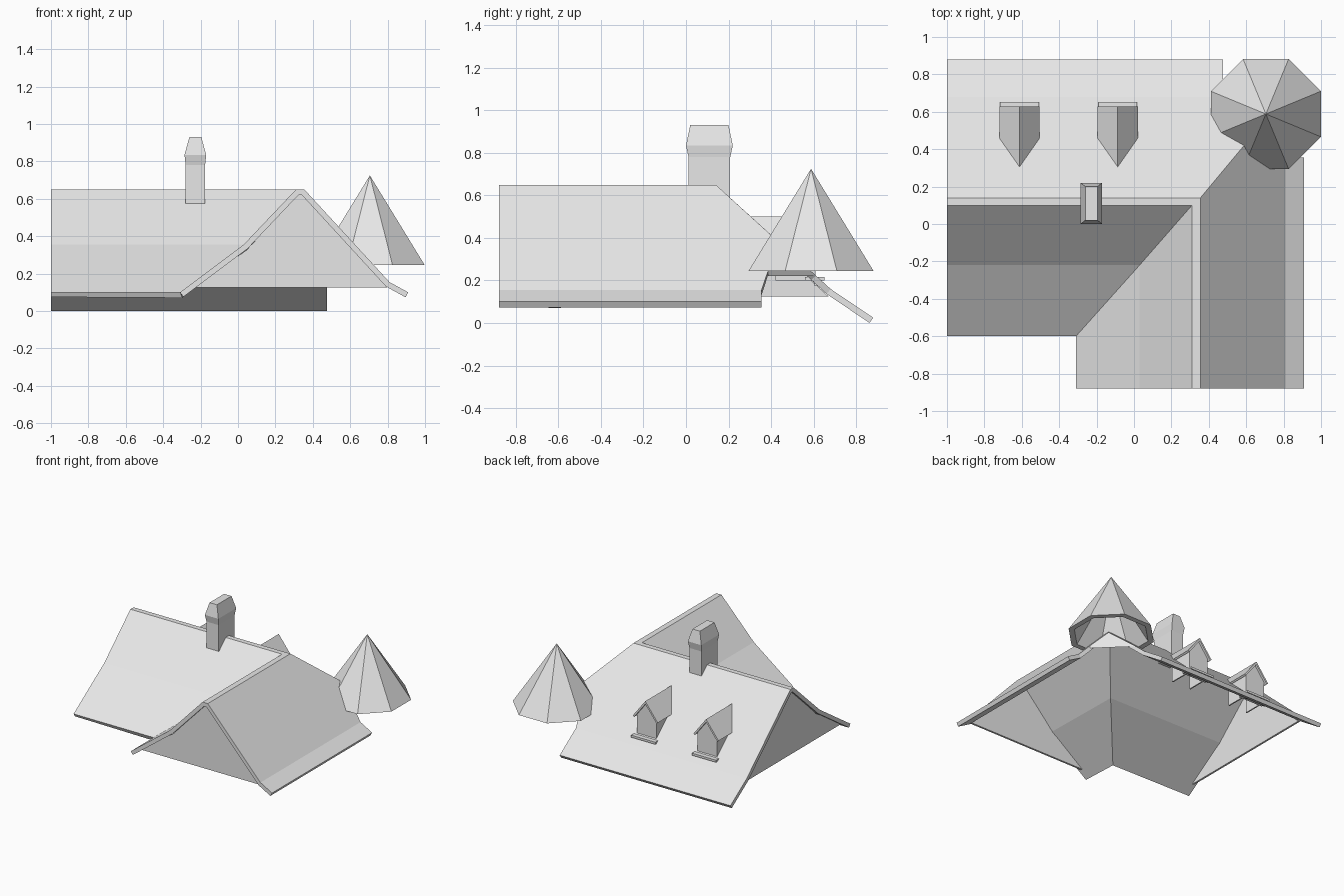
import bpy, bmesh
from math import pi, cos, sin

if "Cube" in bpy.data.objects:
    bpy.data.objects.remove(bpy.data.objects["Cube"])

GREY = (0.8, 0.8, 0.8, 1)
mat = bpy.data.materials.new("light_grey")
mat.use_nodes = True
mat.diffuse_color = GREY
bsdf = next(n for n in mat.node_tree.nodes if n.type == 'BSDF_PRINCIPLED')
bsdf.inputs["Base Color"].default_value = GREY


def make(name, verts, faces=None, hide=False):
    """Mesh object from points; a convex hull when no faces are given."""
    bm = bmesh.new()
    vs = [bm.verts.new(v) for v in verts]
    if faces is None:
        bmesh.ops.convex_hull(bm, input=vs)
    else:
        for f in faces:
            bm.faces.new([vs[i] for i in f])
    bmesh.ops.recalc_face_normals(bm, faces=bm.faces)
    me = bpy.data.meshes.new(name)
    bm.to_mesh(me)
    bm.free()
    me.materials.append(mat)
    ob = bpy.data.objects.new(name, me)
    bpy.context.scene.collection.objects.link(ob)
    ob.hide_render = hide
    ob.hide_viewport = hide
    return ob


def prism(name, outline, axis, start, end):
    """Extrude a 2D outline along x or y."""
    n = len(outline)

    def point(a, b, d):
        return (d, a, b) if axis == 'x' else (a, d, b)

    verts = [point(a, b, d) for d in (start, end) for a, b in outline]
    faces = [range(n), range(n, 2 * n)]
    faces += [(i, (i + 1) % n, n + (i + 1) % n, n + i) for i in range(n)]
    return make(name, verts, faces)


def box(name, x0, x1, y0, y1, z0, z1):
    return prism(name, [(x0, z0), (x1, z0), (x1, z1), (x0, z1)], 'y', y0, y1)


def roof_sheet(name, verts, faces, thickness):
    """Open sheet facing up, thickened downwards."""
    ob = make(name, verts, faces)
    if sum(p.normal.z for p in ob.data.polygons) < 0:
        ob.data.flip_normals()
    m = ob.modifiers.new("thickness", 'SOLIDIFY')
    m.thickness = thickness
    m.offset = -1
    m.use_even_offset = True


# Main roof: L-shaped, flat ridge strips, flared eaves, corner open for the turret
RIDGE, KINK, EAVE = 0.65, 0.355, 0.1
P = {
    "valley_top": (.31, .1, RIDGE), "valley_mid": (.03, -.22, KINK), "valley_low": (-.31, -.6, EAVE),
    "hip_top": (.355, .14, RIDGE), "hip_low": (.637, .478, .343),
    "west_ridge_f": (-1, .1, RIDGE), "west_ridge_b": (-1, .14, RIDGE),
    "west_kink_f": (-1, -.22, KINK), "west_eave_f": (-1, -.6, EAVE),
    "west_kink_b": (-1, .68, .16), "west_eave_b": (-1, .88, .025),
    "south_ridge_l": (.31, -.88, RIDGE), "south_ridge_r": (.355, -.88, RIDGE),
    "south_kink_l": (.03, -.88, KINK), "south_eave_l": (-.31, -.88, EAVE),
    "south_kink_r": (.81, -.88, .155), "south_eave_r": (.91, -.88, EAVE),
    "cut_r_eave": (.91, .355, EAVE), "cut_r_kink": (.81, .355, .155), "cut_r": (.73, .385, .242),
    "cut_b": (.5, .61, .224), "cut_b_kink": (.475, .68, .16), "cut_b_eave": (.475, .88, .025),
}
SLOPES = [
    ("west_ridge_f", "valley_top", "valley_mid", "west_kink_f"),
    ("west_kink_f", "valley_mid", "valley_low", "west_eave_f"),
    ("valley_top", "south_ridge_l", "south_kink_l", "valley_mid"),
    ("valley_mid", "south_kink_l", "south_eave_l", "valley_low"),
    ("west_ridge_b", "hip_top", "valley_top", "west_ridge_f"),
    ("valley_top", "hip_top", "south_ridge_r", "south_ridge_l"),
    ("hip_top", "hip_low", "cut_r", "cut_r_kink", "south_kink_r", "south_ridge_r"),
    ("cut_r_kink", "cut_r_eave", "south_eave_r", "south_kink_r"),
    ("west_ridge_b", "west_kink_b", "cut_b_kink", "cut_b", "hip_low", "hip_top"),
    ("west_kink_b", "west_eave_b", "cut_b_eave", "cut_b_kink"),
]
corners = list(P)
roof_sheet("main_roof", P.values(), [[corners.index(c) for c in s] for s in SLOPES], 0.03)

# Gable end walls
prism("front_gable_wall", [(-.25, .125), (.045, .325), (.322, .625), (.343, .625), (.8, .125)],
      'y', -.86, -.845)
prism("side_gable_wall", [(-.54, .125), (-.205, .325), (.11, .625), (.13, .625), (.67, .125)],
      'x', -.98, -.965)

# Small wall closing the roof beneath the turret
make("turret_back_wall", [(.73, .385, .22), P["cut_r"], P["hip_low"], P["cut_b"], (.5, .61, .22)],
     [range(5)])


# Turret: hollow eight-sided spire, trimmed where it enters the house
def octagon(radius):
    return [(.705 + radius * cos((i + .5) * pi / 4), .588 + radius * sin((i + .5) * pi / 4), .245)
            for i in range(8)]


faces = []
for i in range(8):
    j = (i + 1) % 8
    faces += [(i, j, 16), (8 + j, 8 + i, 17), (j, i, 8 + i, 8 + j)]
spire = make("turret_spire", octagon(.318) + octagon(.275) + [(.705, .588, .725), (.705, .588, .66)], faces)
top = [(.355, .14, .645), (.1, .14, .645), (.1, .61, .22), (.5, .61, .22), (.637, .478, .338),
       (.73, .385, .237), (.73, .14, .237)]
cutter = make("house_interior_cutter", top + [(x, y, .05) for x, y, z in top], hide=True)
trim = spire.modifiers.new("trim", 'BOOLEAN')
trim.operation = 'DIFFERENCE'
trim.solver = 'EXACT'
trim.object = cutter

# Chimney: stacked rectangular rings with a flared, tapered cap
levels = [(.052, .098, .575), (.052, .098, .78), (.058, .11, .835), (.032, .09, .93)]
verts = [(-.228 + sx * w, .11 + sy * d, z)
         for w, d, z in levels for sx, sy in ((-1, -1), (1, -1), (1, 1), (-1, 1))]
faces = [(0, 1, 2, 3), (12, 13, 14, 15)]
for k in range(0, 12, 4):
    faces += [(k + i, k + (i + 1) % 4, k + 4 + (i + 1) % 4, k + 4 + i) for i in range(4)]
make("chimney", verts, faces)

# Dormers on the back slope
for n, cx in enumerate((-.612, -.087), 1):
    tag = f"dormer_{n}_"
    roof_sheet(tag + "roof",
               [(cx, .29, .5), (cx, .627, .5), (cx - .108, .627, .36), (cx - .108, .46, .36),
                (cx + .108, .627, .36), (cx + .108, .46, .36)],
               [(0, 3, 2, 1), (0, 1, 4, 5)], .014)
    prism(tag + "front_wall",
          [(cx - .085, .2), (cx + .085, .2), (cx + .085, .372), (cx, .482), (cx - .085, .372)],
          'y', .595, .61)
    for side, s in (("left", 1), ("right", -1)):
        x = cx + s * .08
        box(tag + side + "_wall", x - .005, x + .005, .42, .6, .2, .374)
        box(tag + side + "_bracket", x - .012, x + .012, .605, .64, .175, .202)
    box(tag + "sill", cx - .104, cx + .104, .56, .652, .2, .217)
